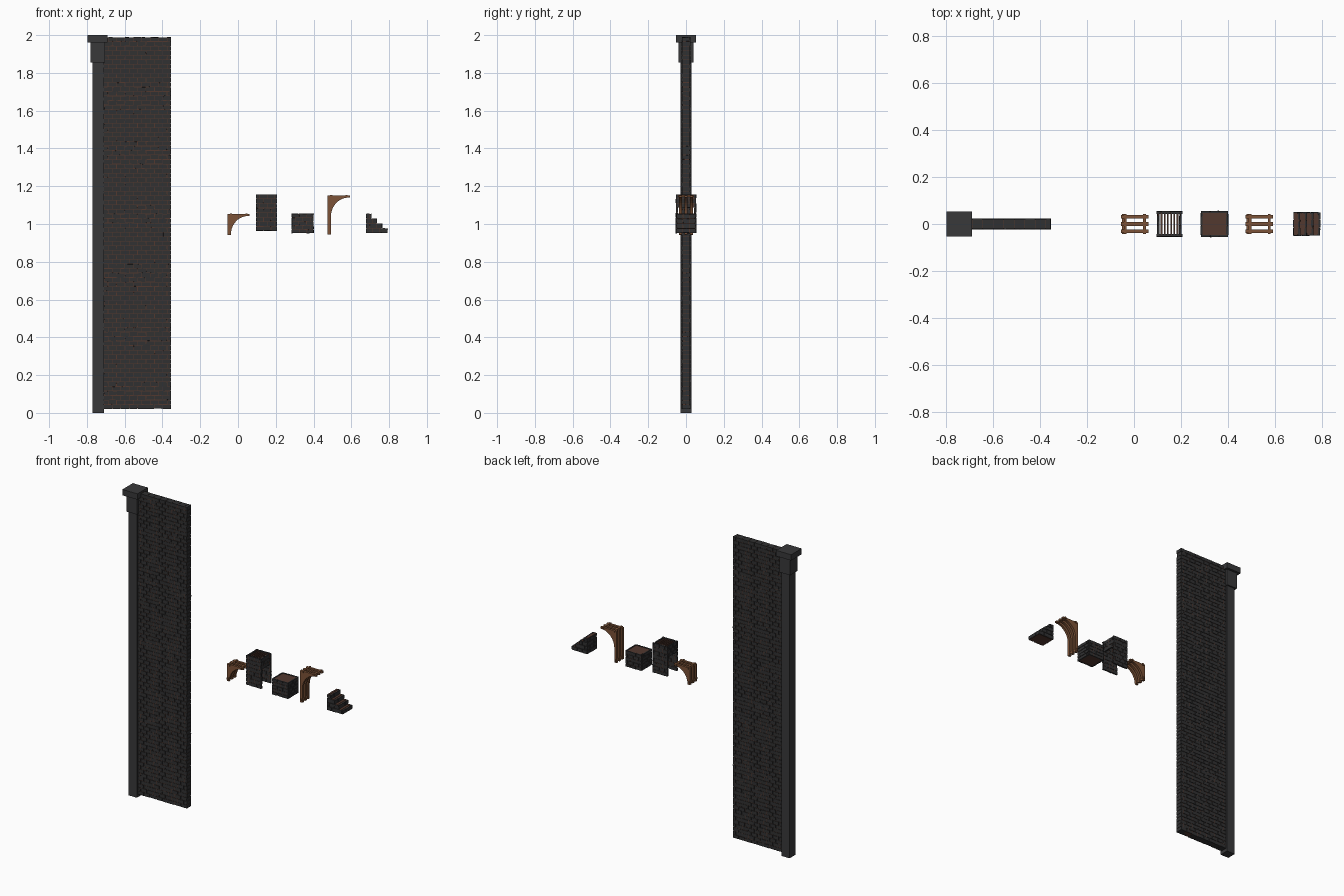
import bpy, bmesh, math, random
from mathutils import Matrix, Vector

if "Cube" in bpy.data.objects:
    bpy.data.objects.remove(bpy.data.objects["Cube"])

random.seed(7)


def mat(name, rgb):
    m = bpy.data.materials.new(name)
    m.diffuse_color = (*rgb, 1)
    m.use_nodes = True
    m.node_tree.nodes["Principled BSDF"].inputs["Base Color"].default_value = m.diffuse_color
    return m


STONE = mat("dark_stone", (0.04, 0.04, 0.042))
BRICK = mat("dark_brick", (0.03, 0.03, 0.031))
MORTAR = mat("red_mortar", (0.085, 0.04, 0.028))
WOOD = mat("wood", (0.2, 0.085, 0.038))


def box(bm, x0, x1, y0, y1, z0, z1, jitter=0.0):
    m = Matrix.Translation(((x0 + x1) / 2, (y0 + y1) / 2, (z0 + z1) / 2)) @ \
        Matrix.Diagonal((x1 - x0, y1 - y0, z1 - z0, 1))
    vs = bmesh.ops.create_cube(bm, size=1, matrix=m)["verts"]
    if jitter:
        for v in vs:
            v.co += Vector([random.uniform(-jitter, jitter) for _ in range(3)])


def prism(bm, pts, y0, y1):
    # extrude an x-z outline along y
    f = bm.faces.new([bm.verts.new((x, y0, z)) for x, z in pts])
    ext = bmesh.ops.extrude_face_region(bm, geom=[f])["geom"]
    bmesh.ops.translate(bm, vec=(0, y1 - y0, 0),
                        verts=[g for g in ext if isinstance(g, bmesh.types.BMVert)])


def finish(name, bm, material):
    bmesh.ops.recalc_face_normals(bm, faces=bm.faces[:])
    me = bpy.data.meshes.new(name)
    bm.to_mesh(me)
    bm.free()
    me.materials.append(material)
    ob = bpy.data.objects.new(name, me)
    bpy.context.collection.objects.link(ob)
    return ob


def bricks(bm, a0, a1, b0, b1, z0, z1, along="x", rows=4, length=0.044, gap=0.003, end=None):
    # staggered courses; end(row) may shorten a course
    h = (z1 - z0) / rows
    for r in range(rows):
        stop = end(r) if end else a1
        a = a0 - (length / 2 if r % 2 else 0)
        while a < stop - 0.006:
            s, e = max(a, a0), min(a + length, stop)
            a += length
            if e - s < 0.008:
                continue
            d = random.uniform(-0.001, 0.001)
            lo, hi = z0 + r * h + gap / 2, z0 + (r + 1) * h - gap / 2
            if along == "x":
                box(bm, s + gap / 2, e - gap / 2, b0 + d, b1 + d, lo, hi, 0.0007)
            else:
                box(bm, b0 + d, b1 + d, s + gap / 2, e - gap / 2, lo, hi, 0.0007)


# square pillar with stepped capital
bm = bmesh.new()
box(bm, -0.77, -0.71, -0.03, 0.03, 0, 1.86)
box(bm, -0.78, -0.703, -0.039, 0.039, 1.855, 1.965)
box(bm, -0.798, -0.69, -0.054, 0.054, 1.962, 2.0)
finish("pillar", bm, STONE)

# tall brick wall and its mortar core
bm = bmesh.new()
bricks(bm, -0.71, -0.353, -0.022, 0.022, 0.02, 1.99, rows=82, length=0.0446)
finish("wall_bricks", bm, BRICK)
bm = bmesh.new()
box(bm, -0.712, -0.357, -0.0195, 0.0195, 0.022, 1.987)
finish("wall_mortar", bm, MORTAR)


def bracket(name, x, z0, z1, r_x, r_z):
    # three curved ribs tied by cross bars
    x1, post, top = x + 0.117, x + 0.017, z1 - 0.012
    curve = [(post + r_x * (1 - math.cos(t)), top - r_z * (1 - math.sin(t)))
             for t in [i * math.pi / 20 for i in range(10, -1, -1)]]
    pts = [(x, z0), (x, z1), (x1, z1), (x1, top)] + curve
    if top - r_z > z0 + 0.002:
        pts.append((post, z0))
    bm = bmesh.new()
    for y in (-0.03, 0, 0.03):
        prism(bm, pts, y - 0.0075, y + 0.0075)
    finish(name + "_ribs", bm, WOOD)
    bm = bmesh.new()
    for cx in (x + 0.018, x + 0.1):
        box(bm, cx - 0.006, cx + 0.006, -0.043, 0.043, z1 - 0.01, z1 + 0.002)
    box(bm, x + 0.003, x + 0.013, -0.043, 0.043, z0 + 0.01, z0 + 0.022)
    finish(name + "_cross_bars", bm, WOOD)


bracket("small_bracket", -0.055, 0.943, 1.054, 0.09, 0.099)
bracket("tall_bracket", 0.475, 0.945, 1.152, 0.095, 0.1)

# brick doorway: two side walls and a slatted head
bm = bmesh.new()
core = bmesh.new()
for s in (-1, 1):
    y0, y1 = sorted((s * 0.043, s * 0.054))
    bricks(bm, 0.095, 0.207, y0, y1, 0.963, 1.158, rows=8, length=0.04)
    box(core, 0.098, 0.204, y0 + 0.002, y1 - 0.002, 0.965, 1.155)
for x in (0.099, 0.193):
    bricks(bm, -0.044, 0.044, x, x + 0.009, 1.085, 1.158, along="y", rows=3, length=0.04)
    box(core, x + 0.002, x + 0.007, -0.044, 0.044, 1.087, 1.155)
for i in range(6):
    cx = 0.151 + (i - 2.5) * 0.0135
    box(core, cx - 0.0035, cx + 0.0035, -0.044, 0.044, 1.135, 1.153)
finish("doorway_bricks", bm, BRICK)
finish("doorway_mortar_and_slats", core, MORTAR)

# brick block with plain top
bm = bmesh.new()
for s in (-1, 1):
    y0, y1 = sorted((s * 0.047, s * 0.055))
    bricks(bm, 0.283, 0.401, y0, y1, 0.95, 1.056, rows=5, length=0.04)
    cx = 0.342 + s * 0.054
    bricks(bm, -0.047, 0.047, cx - 0.004, cx + 0.004, 0.95, 1.056, along="y", rows=5, length=0.04)
finish("block_bricks", bm, BRICK)
bm = bmesh.new()
box(bm, 0.287, 0.397, -0.052, 0.052, 0.953, 1.052)
finish("block_mortar", bm, MORTAR)

# four brick stairs descending toward +x
N, X0, Z0, RUN, RISE = 4, 0.678, 0.952, 0.0285, 0.0258
bm = bmesh.new()
core = bmesh.new()
for k in range(N):
    e = X0 + RUN * (N - k)
    z = Z0 + RISE * k
    box(core, X0 + 0.003, e - 0.003, -0.045, 0.045, z - (0.002 if k else 0), z + RISE - 0.002)
    # riser bricks and tread strips
    bricks(bm, -0.05, 0.05, e - 0.009, e, z, z + RISE, along="y", rows=1, length=0.034)
    bricks(bm, -0.05, 0.05, X0, X0 + 0.008, z, z + RISE, along="y", rows=1, length=0.034)
    box(core, e - 0.026, e - 0.014, -0.047, 0.047, z + RISE - 0.004, z + RISE)
for s in (-1, 1):
    y0, y1 = sorted((s * 0.042, s * 0.05))
    bricks(bm, X0, X0 + RUN * N, y0, y1, Z0, Z0 + RISE * N, rows=N, length=0.036,
           end=lambda r: X0 + RUN * (N - r))
finish("stair_bricks", bm, BRICK)
finish("stair_treads", core, MORTAR)
